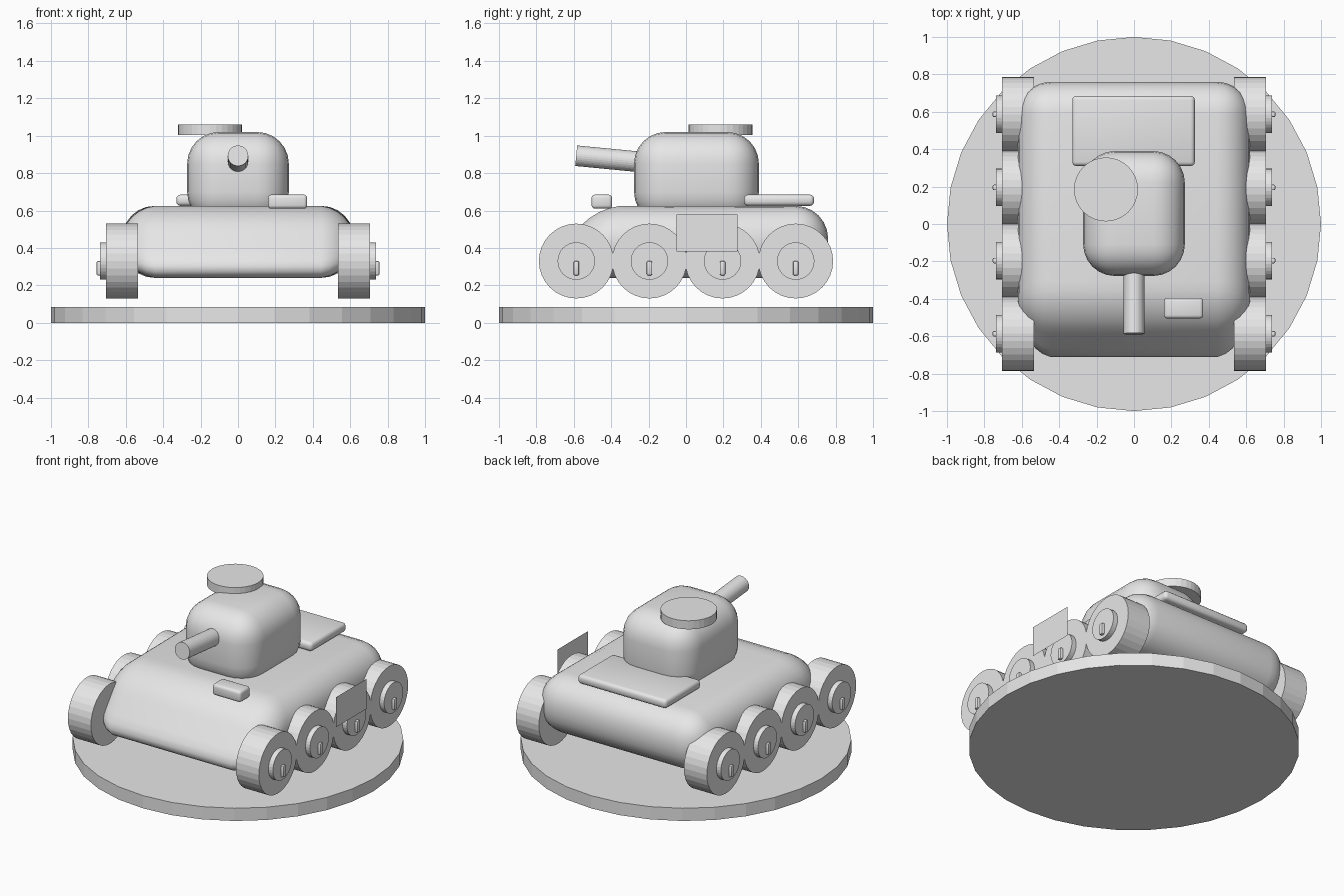
import bpy
import math
from mathutils import Vector

cube = bpy.data.objects.get("Cube")
if cube:
    bpy.data.objects.remove(cube, do_unlink=True)

grey = bpy.data.materials.new("plain_grey")
grey.use_nodes = True
grey.diffuse_color = (0.8, 0.8, 0.8, 1)
grey.node_tree.nodes["Principled BSDF"].inputs["Base Color"].default_value = grey.diffuse_color


def finish(obj, name):
    obj.name = name
    obj.data.materials.append(grey)
    return obj


def rounded_box(name, low, high, bevel=0.0, segments=4, front_setback=0.0):
    """Box between two corners, with its upper front edge optionally set back."""
    low, high = Vector(low), Vector(high)
    bpy.ops.mesh.primitive_cube_add(size=1, location=(low + high) / 2)
    obj = finish(bpy.context.object, name)
    for v in obj.data.vertices:
        v.co = v.co * (high - low)
        if v.co.y < 0 and v.co.z > 0:
            v.co.y += front_setback
    if bevel:
        mod = obj.modifiers.new("rounding", 'BEVEL')
        mod.width = bevel
        mod.segments = segments
        mod.limit_method = 'NONE'
        bpy.ops.object.modifier_apply(modifier=mod.name)
        bpy.ops.object.shade_smooth_by_angle(angle=math.radians(40))
    return obj


def cylinder(name, start, end, radius, sides=32):
    """Flat-faced cylinder between two points."""
    start, end = Vector(start), Vector(end)
    axis = end - start
    bpy.ops.mesh.primitive_cylinder_add(
        vertices=sides, radius=radius, depth=axis.length, location=(start + end) / 2,
        rotation=axis.to_track_quat('Z', 'Y').to_euler())
    return finish(bpy.context.object, name)


# Round display base
cylinder("base", (0, 0, 0), (0, 0, 0.085), 1.0)

# Hull with a sloping front
rounded_box("hull", (-0.62, -0.775, 0.24), (0.62, 0.76, 0.625), 0.175, 6, front_setback=0.295)

# Turret, gun barrel and hatch
rounded_box("turret", (-0.272, -0.278, 0.53), (0.272, 0.39, 1.02), 0.17, 6)
cylinder("barrel", (0, -0.1, 0.846), (0, -0.587, 0.893), 0.055)
cylinder("hatch", (-0.15, 0.185, 1.003), (-0.15, 0.185, 1.06), 0.171)

# Engine deck and front viewing block
rounded_box("engine_deck", (-0.33, 0.31, 0.625), (0.325, 0.685, 0.685), 0.022, 3)
rounded_box("viewing_block", (0.16, -0.505, 0.61), (0.37, -0.395, 0.685), 0.018, 3)

# Four wheels on each side, with hub caps and small raised bolts
for side, label in ((1, "left"), (-1, "right")):
    for i in range(4):
        y = (i - 1.5) * 0.391
        tag = f"{label}_{i + 1}"
        cylinder(f"wheel_{tag}", (side * 0.535, y, 0.33), (side * 0.705, y, 0.33), 0.2)
        cylinder(f"hub_{tag}", (side * 0.69, y, 0.33), (side * 0.738, y, 0.33), 0.1)
        inner, outer = sorted((side * 0.72, side * 0.756))
        rounded_box(f"bolt_{tag}", (inner, y - 0.015, 0.253), (outer, y + 0.015, 0.33), 0.008, 2)

# Thin marking panel beside the left wheels
bpy.ops.mesh.primitive_plane_add(size=1, location=(0.757, 0.113, 0.48),
                                 rotation=(0, math.radians(90), 0))
panel = finish(bpy.context.object, "side_panel")
for v in panel.data.vertices:
    v.co.x *= 0.2
    v.co.y *= 0.326
